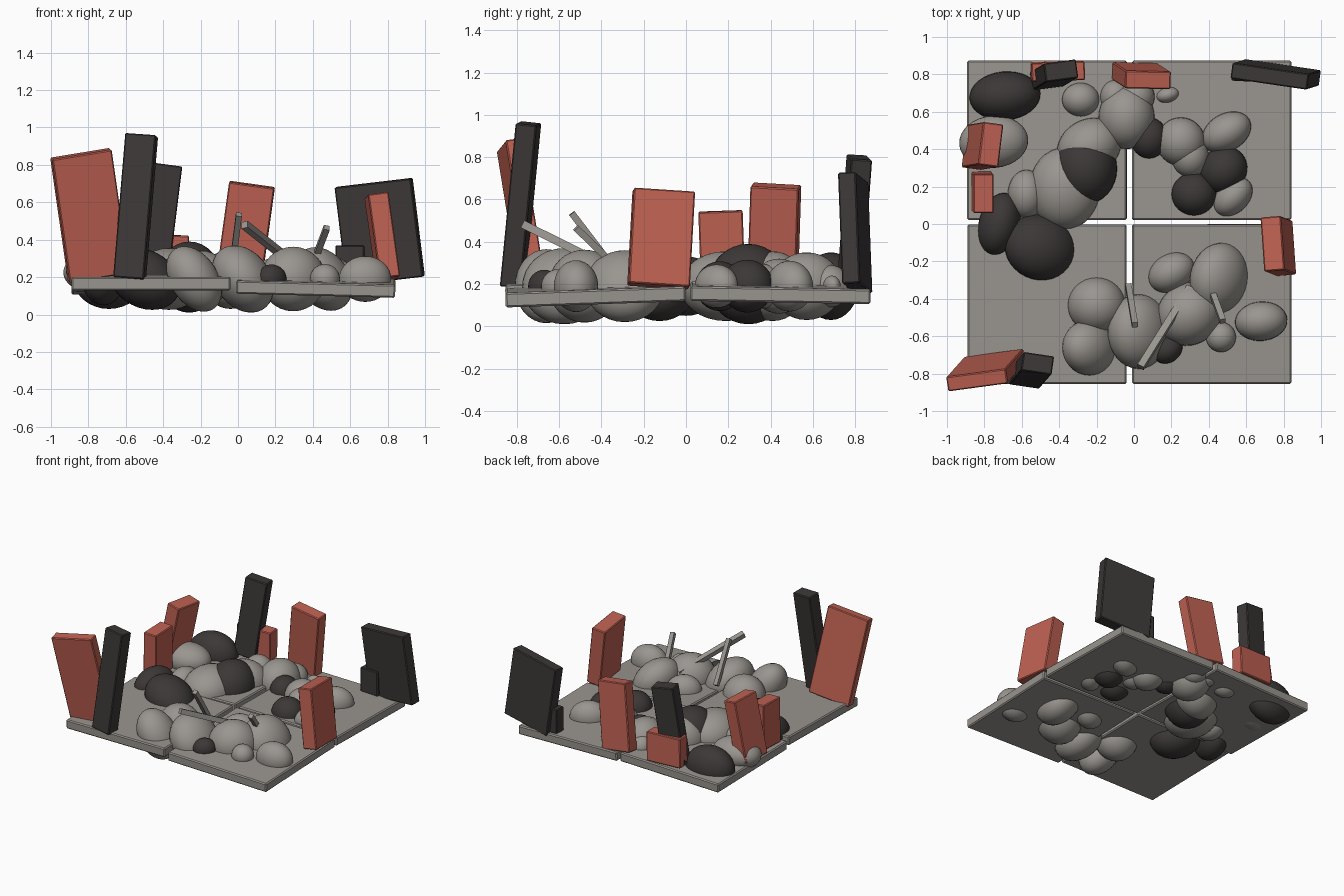
import bpy, bmesh
from math import radians, cos, sin
from mathutils import Matrix, Vector

default_cube = bpy.data.objects.get("Cube")
if default_cube:
    bpy.data.objects.remove(default_cube, do_unlink=True)


def make_material(name, colour):
    mat = bpy.data.materials.new(name)
    mat.use_nodes = True
    rgba = (*colour, 1)
    mat.diffuse_color = rgba
    mat.node_tree.nodes["Principled BSDF"].inputs["Base Color"].default_value = rgba
    return mat


stone = make_material("stone grey", (.32, .30, .275))
charcoal = make_material("charcoal", (.045, .039, .038))
brick = make_material("brick red", (.52, .12, .085))


def add_object(name, bm, material, smooth=False):
    mesh = bpy.data.meshes.new(name)
    bm.to_mesh(mesh)
    bm.free()
    mesh.materials.append(material)
    for face in mesh.polygons:
        face.use_smooth = smooth
    obj = bpy.data.objects.new(name, mesh)
    bpy.context.scene.collection.objects.link(obj)
    return obj


def beveled_box(name, matrix, size, material, bevel):
    bm = bmesh.new()
    bmesh.ops.create_cube(bm, size=1, matrix=Matrix.Diagonal((*size, 1)))
    obj = add_object(name, bm, material)
    obj.matrix_world = matrix
    if bevel:
        modifier = obj.modifiers.new("worn edges", 'BEVEL')
        modifier.width = bevel
        modifier.segments = 1


def leaning_box(name, material, bottom, top, width, depth, yaw=0, bevel=.006):
    """Box whose long axis runs from the bottom centre to the top centre."""
    bottom, top = Vector(bottom), Vector(top)
    up = (top - bottom).normalized()
    heading = Vector((cos(radians(yaw)), sin(radians(yaw)), 0))
    side = (heading - up * heading.dot(up)).normalized()
    rotation = Matrix((side, up.cross(side), up)).transposed().to_4x4()
    matrix = Matrix.Translation((bottom + top) / 2) @ rotation
    beveled_box(name, matrix, (width, depth, (top - bottom).length), material, bevel)


def rock(name, material, x, y, rx, ry, yaw=0, lean=0, rz=None, z=.19):
    """Half-buried smooth boulder; its height follows its footprint by default."""
    rz = rz or min((rx + ry) / 2, .185)
    shear = Matrix.Identity(4)
    shear[0][2] = lean
    shape = shear @ Matrix.Rotation(radians(yaw), 4, 'Z') @ Matrix.Diagonal((rx, ry, rz, 1))
    bm = bmesh.new()
    bmesh.ops.create_uvsphere(bm, u_segments=32, v_segments=16, radius=1, matrix=shape)
    add_object(name, bm, material, smooth=True).location = (x, y, z)


# Cracked floor: four slabs that have settled unevenly
slabs = {
    "front_right_slab": ((-.465, -.428, .172), 1, 0),
    "front_left_slab": ((.415, -.428, .15), 2, 1.5),
    "back_right_slab": ((-.465, .447, .16), -1, -1.5),
    "back_left_slab": ((.415, .447, .155), -1, 1),
}
for name, (centre, pitch, roll) in slabs.items():
    matrix = (Matrix.Translation(centre) @ Matrix.Rotation(radians(pitch), 4, 'X')
              @ Matrix.Rotation(radians(roll), 4, 'Y'))
    beveled_box(name, matrix, (.852, .852, .07), stone, .008)

# Rubble boulders
pale_back = [
    (-.75, .44, .185, .14, 5, 0, .115, .225), (-.575, .16, .1, .13),
    (-.37, .19, .19, .22, 0, 0, .165), (-.24, .41, .18, .15, 30), (-.04, .57, .15, .17),
    (-.1, .68, .08, .09), (.01, .68, .1, .1), (-.285, .665, .1, .09),
    (.18, .69, .06, .04, 15), (.25, .44, .13, .13), (.3, .36, .1, .11),
    (.495, .49, .14, .1, 30), (.53, .145, .12, .085, 45),
]
pale_front = [
    (-.2, -.435, .155, .15), (-.235, -.66, .14, .15, 0, -.3, .175),
    (.025, -.575, .16, .2, 0, -.25), (.295, -.48, .18, .165, 40), (.2, -.26, .13, .1, 30),
    (.455, -.29, .15, .19, -10, -.25), (.68, -.52, .14, .105, 5), (.465, -.605, .08, .08),
]
dark_rocks = [
    (-.69, .685, .19, .13, 5), (-.5, -.125, .19, .175, -25, -.25, .165),
    (-.72, 0, .11, .17, -15), (-.26, .295, .17, .19, 0, 0, .19, .2),
    (.08, .46, .1, .11), (.48, .29, .13, .12, 40), (.32, .16, .12, .115),
    (.18, -.67, .085, .07, 40),
]
for label, material, group in (("pale_back_rock", stone, pale_back),
                               ("pale_front_rock", stone, pale_front),
                               ("dark_rock", charcoal, dark_rocks)):
    for number, values in enumerate(group, start=1):
        rock(f"{label}_{number}", material, *values)

# Broken wall pieces standing around the rim
leaning_box("front_brick_wall", brick, (-.745, -.728, .2), (-.84, -.835, .86), .325, .08, 9)
leaning_box("front_dark_pillar", charcoal, (-.58, -.82, .19), (-.515, -.745, .96), .165, .1, -8)
leaning_box("left_brick_pillar", brick, (.803, -.13, .19), (.74, -.105, .64), .11, .29, 4)
leaning_box("right_brick_stub", brick, (-.815, .175, .2), (-.805, .163, .545), .11, .21)
leaning_box("right_brick_pillar", brick, (-.855, .41, .2), (-.765, .425, .665), .11, .23, -7)
leaning_box("back_brick_stub", brick, (-.41, .82, .2), (-.405, .815, .425), .285, .1, 2)
leaning_box("back_dark_pillar", charcoal, (-.465, .775, .2), (-.39, .82, .8), .175, .1, 8)
leaning_box("back_brick_wall", brick, (.005, .815, .19), (.075, .77, .695), .245, .095, -2)
leaning_box("back_dark_wall", charcoal, (.79, .81, .18), (.725, .79, .705), .415, .085, -8)
leaning_box("back_dark_stub", charcoal, (.6, .805, .18), (.6, .805, .37), .155, .085, -3)

# Bent reinforcing bars poking out of the rubble
leaning_box("centre_bar", stone, (-.03, -.33, .26), (.005, -.54, .535), .032, .032, bevel=0)
leaning_box("long_bar", stone, (.3, -.34, .27), (.035, -.765, .48), .038, .038, bevel=0)
leaning_box("left_bar", stone, (.42, -.37, .32), (.475, -.52, .465), .032, .032, bevel=0)
